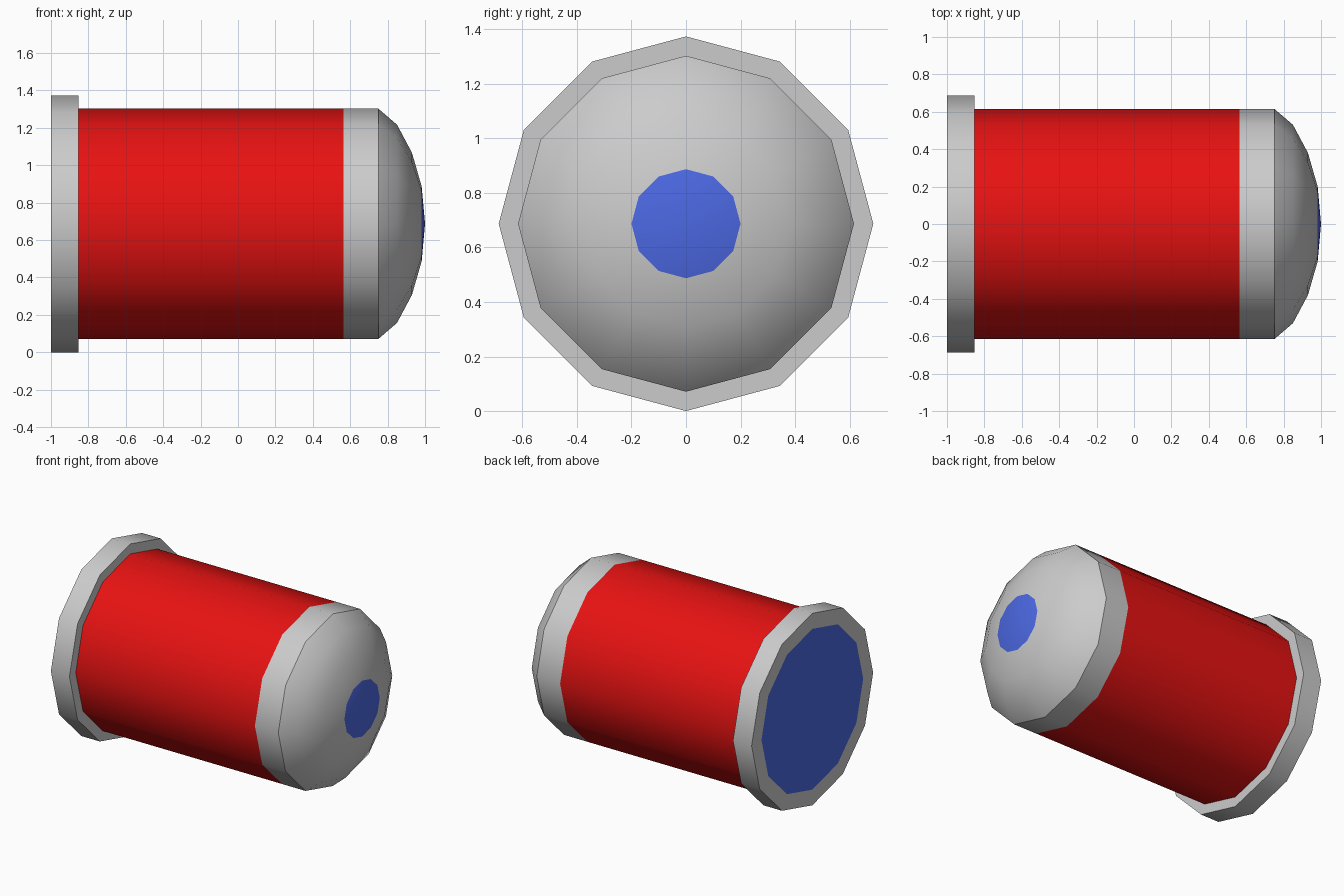
import bpy, bmesh, math

if "Cube" in bpy.data.objects:
    bpy.data.objects.remove(bpy.data.objects["Cube"])

SIDES = 12
AXIS_Z = 0.687


def paint(name, color):
    mat = bpy.data.materials.new(name)
    mat.diffuse_color = (*color, 1)
    mat.use_nodes = True
    mat.node_tree.nodes["Principled BSDF"].inputs["Base Color"].default_value = mat.diffuse_color
    return mat


RED = paint("red", (0.8, 0.006, 0.006))
BLUE = paint("blue", (0.073, 0.14, 0.77))


def lathe(name, profile, bands):
    """Revolve (x, radius) points round the x axis; bands gives a material per strip."""
    bm = bmesh.new()
    rings = []
    for x, r in profile:
        if r == 0:
            rings.append([bm.verts.new((x, 0, AXIS_Z))] * SIDES)
        else:
            rings.append([bm.verts.new((x, r * math.cos(a), AXIS_Z + r * math.sin(a)))
                          for a in (i * math.tau / SIDES for i in range(SIDES))])
    for a, b, slot in zip(rings, rings[1:], bands):
        for i in range(SIDES):
            j = (i + 1) % SIDES
            corners = list(dict.fromkeys((a[i], a[j], b[j], b[i])))
            bm.faces.new(corners).material_index = slot
    bmesh.ops.recalc_face_normals(bm, faces=bm.faces)
    mesh = bpy.data.meshes.new(name)
    bm.to_mesh(mesh)
    bm.free()
    for mat in (None, RED, BLUE):
        mesh.materials.append(mat)
    obj = bpy.data.objects.new(name, mesh)
    bpy.context.collection.objects.link(obj)
    bpy.ops.object.select_all(action='DESELECT')
    obj.select_set(True)
    bpy.context.view_layer.objects.active = obj
    bpy.ops.object.shade_smooth_by_angle(angle=math.radians(35))


# Whole capsule from back to nose: blue base, grey flange, red barrel,
# grey collar and dome, blue tip
lathe("capsule_body",
      [(-1, 0), (-1, 0.575), (-1, 0.687), (-0.853, 0.687), (-0.853, 0.616),
       (0.565, 0.616), (0.75, 0.616), (0.85, 0.53), (0.93, 0.38),
       (0.982, 0.20), (1, 0)],
      [2, 0, 0, 0, 1, 0, 0, 0, 0, 2])
